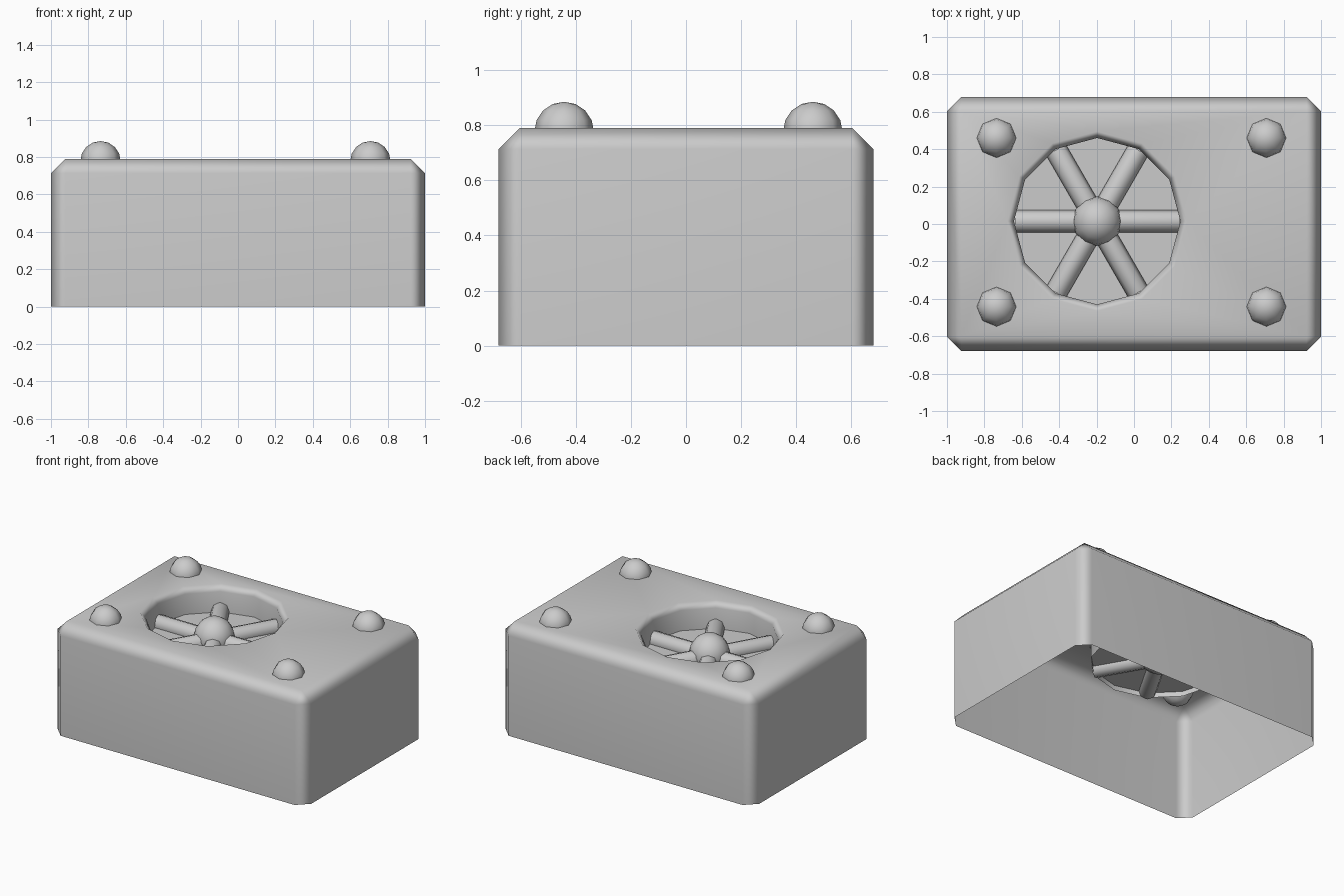
import bpy, bmesh
from math import cos, sin, pi
from mathutils import Matrix, Vector

if "Cube" in bpy.data.objects:
    bpy.data.objects.remove(bpy.data.objects["Cube"])

CX, CY = -0.197, 0.015          # centre of the fan well
TOP = 0.79


def finish(bm, name, weighted=False):
    bmesh.ops.recalc_face_normals(bm, faces=bm.faces)
    for f in bm.faces:
        f.smooth = True
    me = bpy.data.meshes.new(name)
    bm.to_mesh(me)
    bm.free()
    ob = bpy.data.objects.new(name, me)
    bpy.context.collection.objects.link(ob)
    if weighted:
        ob.modifiers.new("weighted", 'WEIGHTED_NORMAL')
    return ob


def ring(bm, r, z, n=12):
    return [bm.verts.new((CX + r * cos(2 * pi * i / n), CY + r * sin(2 * pi * i / n), z))
            for i in range(n)]


def ball(name, loc, r, seg):
    bm = bmesh.new()
    bmesh.ops.create_uvsphere(bm, u_segments=seg, v_segments=8, radius=r,
                              matrix=Matrix.Translation(loc))
    return finish(bm, name)


# Case: bevelled box, open underneath
bm = bmesh.new()
bmesh.ops.create_cube(bm, size=1, matrix=Matrix.Translation((0, 0, TOP / 2))
                      @ Matrix.Diagonal((2, 1.36, TOP, 1)))
edges = [e for e in bm.edges if max(v.co.z for v in e.verts) > 0.1]
bmesh.ops.bevel(bm, geom=edges, offset=0.077, offset_type='OFFSET', segments=1,
                profile=0.5, affect='EDGES')
bm.normal_update()
top = max((f for f in bm.faces if f.normal.z > 0.9), key=lambda f: f.calc_area())
rim = list(top.edges)
bottom = [f for f in bm.faces if f.normal.z < -0.9]
bmesh.ops.delete(bm, geom=[top] + bottom, context='FACES_ONLY')

# Round well: chamfered lip, then a straight wall running down
rings = [ring(bm, 0.48, TOP), ring(bm, 0.445, 0.75), ring(bm, 0.445, 0.57)]
for a, b in zip(rings, rings[1:]):
    for i in range(12):
        j = (i + 1) % 12
        bm.faces.new((a[i], a[j], b[j], b[i]))
lip = [bm.edges.get((rings[0][i], rings[0][(i + 1) % 12])) for i in range(12)]
bmesh.ops.triangle_fill(bm, use_beauty=True, use_dissolve=False, edges=rim + lip,
                        normal=Vector((0, 0, 1)))
finish(bm, "case", True)

# Floor of the well
bm = bmesh.new()
bm.faces.new(ring(bm, 0.445, 0.605))
floor = finish(bm, "well_floor")

# Three crossing bars make six spokes
bm = bmesh.new()
for k in range(3):
    bmesh.ops.create_cone(bm, cap_ends=True, segments=8, radius1=0.06, radius2=0.06,
                          depth=0.88,
                          matrix=Matrix.Translation((CX, CY, 0.615))
                          @ Matrix.Rotation(k * pi / 3, 4, 'Z')
                          @ Matrix.Rotation(pi / 2, 4, 'Y'))
finish(bm, "spokes", True)

# Hub and corner domes
ball("hub", (CX, CY, 0.64), 0.132, 12)
for x in (-0.735, 0.708):
    for y in (-0.442, 0.46):
        ball("corner_dome", (x, y, 0.777), 0.108, 8)
